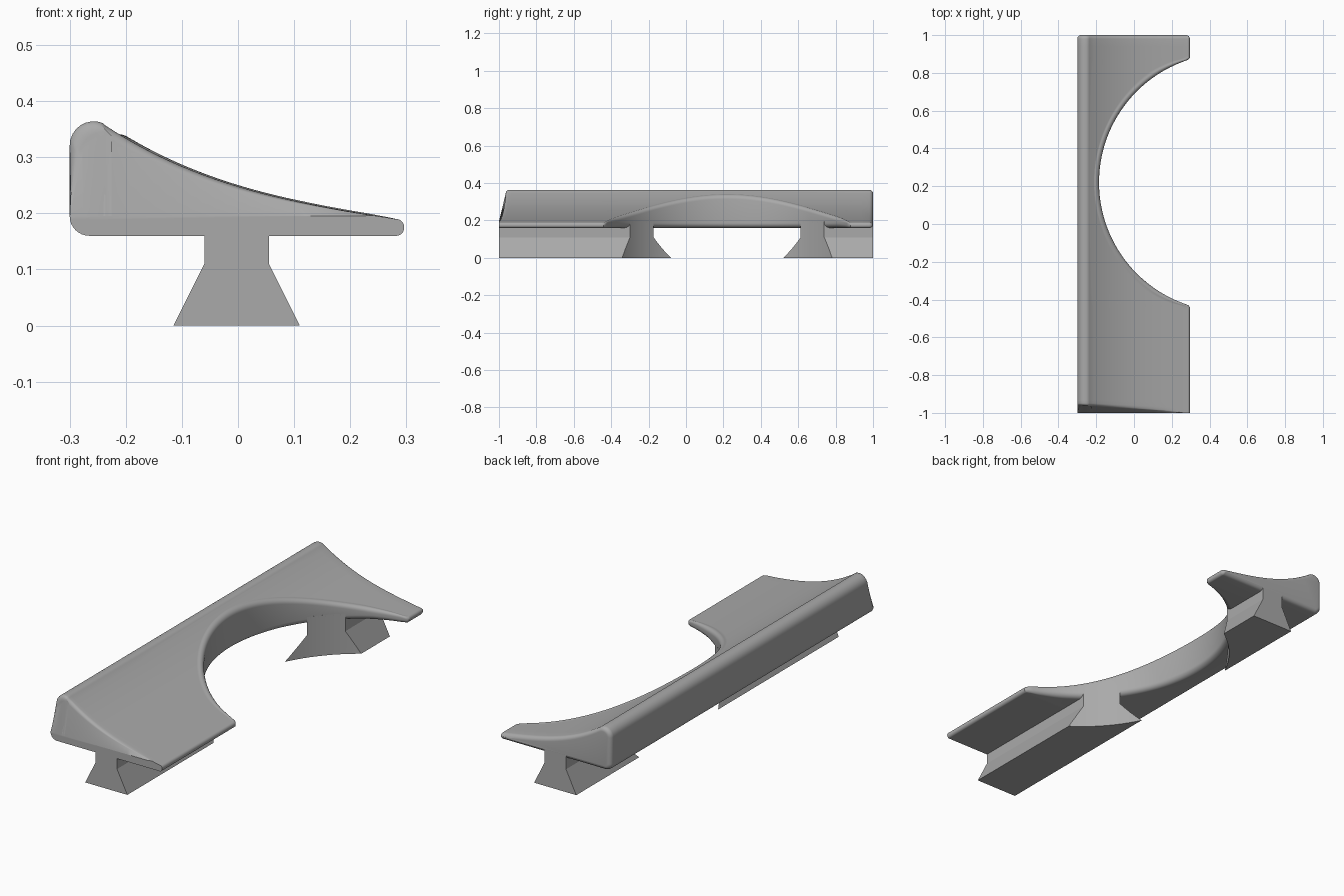
import bpy, bmesh, math

cube = bpy.data.objects.get("Cube")
if cube:
    bpy.data.objects.remove(cube)

BASE, LIP = 0.16, 0.195             # underside and front lip heights
CX, CY, R = 0.497, 0.22, 0.682      # round cutout

grey = bpy.data.materials.new("plain grey")
grey.use_nodes = True
grey.diffuse_color = (0.4, 0.4, 0.4, 1)
grey.node_tree.nodes["Principled BSDF"].inputs["Base Color"].default_value = (0.4, 0.4, 0.4, 1)


def add_object(name, bm):
    bmesh.ops.recalc_face_normals(bm, faces=bm.faces)
    mesh = bpy.data.meshes.new(name)
    bm.to_mesh(mesh)
    bm.free()
    mesh.materials.append(grey)
    obj = bpy.data.objects.new(name, mesh)
    bpy.context.collection.objects.link(obj)
    return obj


def smooth(obj, degrees):
    bpy.ops.object.select_all(action='DESELECT')
    obj.select_set(True)
    bpy.context.view_layer.objects.active = obj
    bpy.ops.object.shade_smooth_by_angle(angle=math.radians(degrees))


def edge_x(y):
    """Right-hand edge of the plan: straight side blended into the cutout."""
    d = min(abs(y - CY), R)
    a, b, k = CX - math.sqrt(R * R - d * d), 0.296, 0.02
    h = max(k - abs(a - b), 0) / k
    return min(a, b) - h * h * k / 4


def top_z(x):
    return 0.248 - 0.3 * x + 0.517 * x ** 2 - 0.663 * x ** 3


def arc(cx, cz, rx, rz, a0, a1, steps=8):
    angles = [math.radians(a0 + (a1 - a0) * i / steps) for i in range(steps + 1)]
    return [(cx + rx * math.cos(a), cz + rz * math.sin(a)) for a in angles]


def section(y, e):
    """Rounded cross-section at y, shrunk by e; runs clockwise from the underside."""
    xr = edge_x(y) - e
    slope = (edge_x(y + 0.002) - edge_x(y - 0.002)) / 0.004
    zt = top_z(xr)
    er = min(e, 0.45 * (zt - BASE))
    rz = min(0.026, (zt - BASE - 2 * er) / 2)
    rx = rz * math.sqrt(1 + slope * slope)
    pts = arc(-0.265, LIP, 0.035 - e, 0.035 - e, 270, 180)
    pts += arc(-0.257, 0.321, 0.043 - e, 0.043 - e, 180, 67)
    x0, x1 = -0.236, xr - rx
    for i in range(24):
        x = x0 + (x1 - x0) * i / 24
        pts.append((x, top_z(x) - min(e, 0.45 * (top_z(x) - BASE))))
    ztop = top_z(x1) - er
    pts += arc(x1, ztop - rz, rx, rz, 90, 0)
    pts += arc(x1, BASE + er + rz, rx, rz, 0, -90)
    return pts


# Sloped body: cross-sections lofted from front to back
FR, BR = 0.025, 0.02
turns = [math.radians(15 * i) for i in range(7)]
rows = [(-1 + FR * (1 - math.cos(t)), FR * (1 - math.sin(t)), True) for t in turns]
rows += [(-0.95, 0, True), (-0.9, 0, True), (-0.7, 0, False)]
rows += [(-0.5 + 0.01 * i, 0, False) for i in range(145)]
rows += [(1 - BR * (1 - math.sin(t)), BR * (1 - math.cos(t)), False) for t in turns]

bm = bmesh.new()
rings = []
for y, e, front in rows:
    ring = []
    for x, z in section(y, 0 if front else e):
        yy = y
        if front:                   # front end leans back above the lip
            w = max(0, min(1, (z - LIP) / 0.15))
            yy += 0.035 * math.sqrt(w) * min(1, (-0.9 - y) / 0.1)
            z -= e * w
            x += e * w if x < -0.25 else 0
        ring.append(bm.verts.new((x, yy, z)))
    rings.append(ring)
n = len(rings[0])
for a, b in zip(rings, rings[1:]):
    for i in range(n):
        j = (i + 1) % n
        bm.faces.new((a[i], a[j], b[j], b[i]))
bm.faces.new(rings[-1])

# Front end: leaning face above an upright lip
ring = rings[0]
lip = [bm.verts.new((v.co.x, -1, LIP)) if i > 8 and v.co.z > LIP + 0.002 else v
       for i, v in enumerate(ring)]
for i in range(8, n - 1):
    corners = list(dict.fromkeys((ring[i], ring[i + 1], lip[i + 1], lip[i])))
    if len(corners) > 2:
        bm.faces.new(corners)
bm.faces.new(lip)
bmesh.ops.remove_doubles(bm, verts=bm.verts, dist=0.00005)
body = add_object("sloped_body", bm)
smooth(body, 35)

# Dovetail rail under the body
bm = bmesh.new()
outline = [(-0.115, 0), (0.11, 0), (0.055, 0.11), (0.055, LIP), (-0.06, LIP), (-0.06, 0.11)]
face = bm.faces.new([bm.verts.new((x, -1, z)) for x, z in outline])
grown = bmesh.ops.extrude_face_region(bm, geom=[face])["geom"]
bmesh.ops.translate(bm, vec=(0, 2, 0), verts=[v for v in grown if isinstance(v, bmesh.types.BMVert)])
rail = add_object("dovetail_rail", bm)

# Cutter that opens the rail along the round cutout
bm = bmesh.new()
bmesh.ops.create_cone(bm, cap_ends=True, segments=128, radius1=R, radius2=R, depth=2)
cutter = add_object("cutout_cutter", bm)
cutter.location = (CX, CY, 0)
cutter.hide_render = True
cutter.hide_viewport = True
cut = rail.modifiers.new("round cutout", 'BOOLEAN')
cut.operation = 'DIFFERENCE'
cut.solver = 'EXACT'
cut.object = cutter
bpy.context.view_layer.update()
mesh = bpy.data.meshes.new_from_object(rail.evaluated_get(bpy.context.evaluated_depsgraph_get()))
rail.modifiers.clear()
rail.data = mesh
bpy.data.objects.remove(cutter)
smooth(rail, 20)
